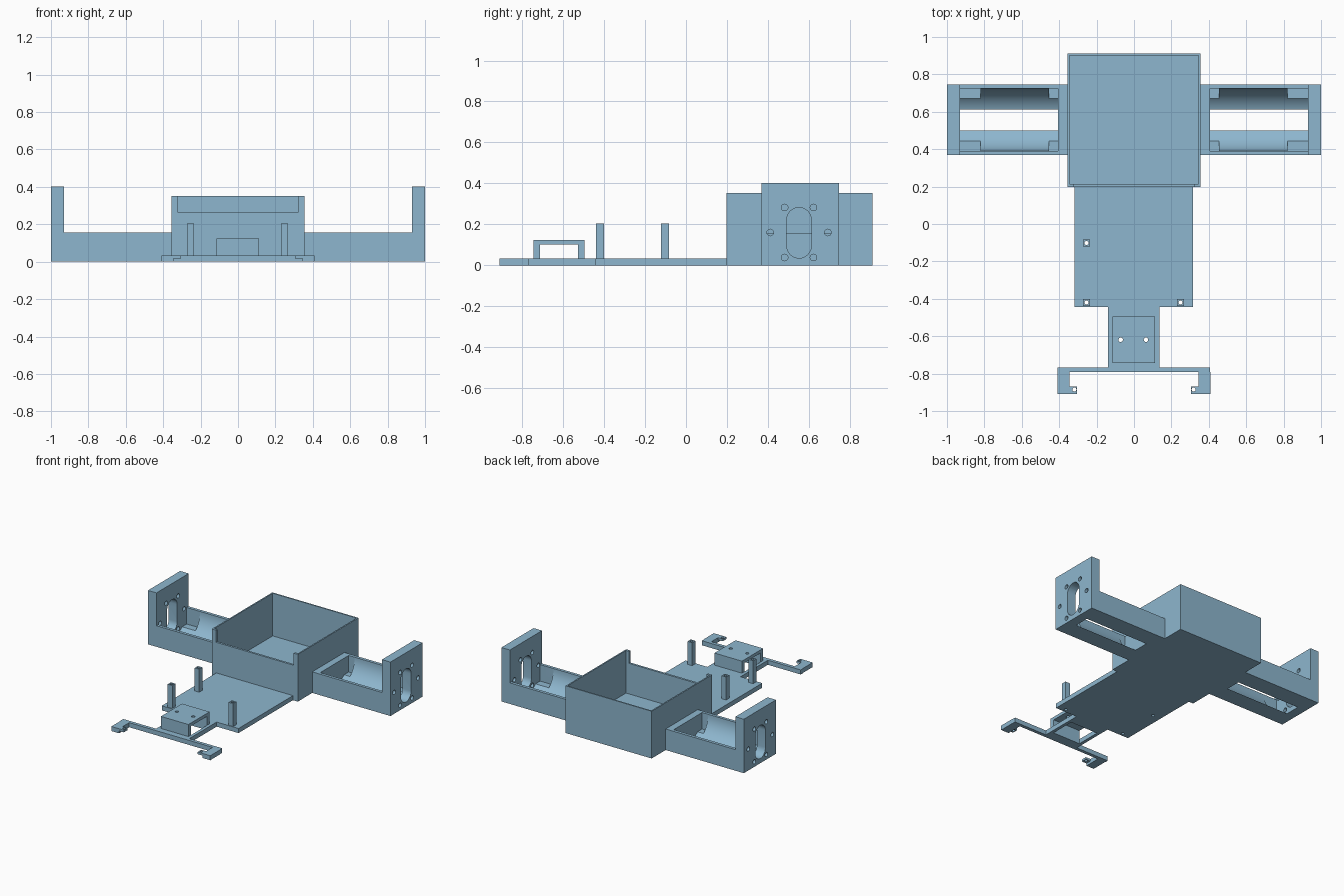
import bpy, math

if "Cube" in bpy.data.objects:
    bpy.data.objects.remove(bpy.data.objects["Cube"])

paint = bpy.data.materials.new("steel blue plastic")
paint.diffuse_color = (0.27, 0.47, 0.62, 1)
paint.use_nodes = True
paint.node_tree.nodes["Principled BSDF"].inputs["Base Color"].default_value = paint.diffuse_color
T = 0.034            # base thickness
MY, MZ = 0.557, 0.157  # motor axis


def box(name, x0, x1, y0, y1, z0, z1):
    x0, x1 = min(x0, x1), max(x0, x1)
    bpy.ops.mesh.primitive_cube_add(size=1, location=((x0 + x1) / 2, (y0 + y1) / 2, (z0 + z1) / 2))
    o = bpy.context.object
    o.name = name
    o.scale = (x1 - x0, y1 - y0, z1 - z0)
    bpy.ops.object.transform_apply(location=True, rotation=True, scale=True)
    o.data.materials.append(paint)
    return o


def rod(r, length, loc, axis="Z", n=32):
    rot = (0, math.pi / 2, 0) if axis == "X" else (0, 0, 0)
    bpy.ops.mesh.primitive_cylinder_add(vertices=n, radius=r, depth=length, location=loc, rotation=rot)
    o = bpy.context.object
    bpy.ops.object.transform_apply(location=True, rotation=True, scale=True)
    o.data.materials.append(paint)
    return o


def cut(target, *cutters):
    bpy.ops.object.select_all(action="DESELECT")
    bpy.context.view_layer.objects.active = target
    target.select_set(True)
    for c in cutters:
        m = target.modifiers.new("cut", "BOOLEAN")
        m.operation, m.solver, m.object = "DIFFERENCE", "EXACT", c
        bpy.ops.object.modifier_apply(modifier=m.name)
        bpy.data.objects.remove(c)
    bpy.ops.object.shade_smooth_by_angle(angle=math.radians(30))


# Open battery box with a notch in its front wall
tray = box("battery_box", -0.355, 0.355, 0.198, 0.912, 0, 0.352)
cut(tray, box("c", -0.345, 0.345, 0.214, 0.902, T, 0.5),
    box("c", -0.32, 0.32, 0.1, 0.3, 0.262, 0.5))

# Base plate and its hollow standoffs
posts = [(-0.254, -0.42), (0.249, -0.42), (-0.254, -0.102)]
base = box("base_plate", -0.318, 0.315, -0.444, 0.198, 0, T)
cut(base, *[rod(0.011, 0.2, (x, y, 0), n=16) for x, y in posts])
for x, y in posts:
    p = box("standoff", x - 0.019, x + 0.019, y - 0.019, y + 0.019, T, 0.205)
    cut(p, rod(0.011, 1, (x, y, 0), n=16))

# Neck frame with open middle
neck = box("neck_frame", -0.139, 0.135, -0.766, -0.444, 0, T)
cut(neck, box("c", -0.115, 0.112, -0.712, -0.527, -0.1, 0.1))

# Servo bridge over the neck, open on both sides, with two screw holes
bridge = box("servo_bridge", -0.115, 0.112, -0.744, -0.495, T, 0.124)
cut(bridge, box("c", -0.3, 0.3, -0.712, -0.527, 0, 0.101),
    *[rod(0.012, 0.2, (x, -0.619, 0.12), n=16) for x in (-0.071, 0.064)])

# Front crossbar with hooked ends
box("crossbar", -0.41, 0.406, -0.791, -0.766, 0, T)
for s in (-1, 1):
    box("hook_arm", s * 0.408, s * 0.344, -0.91, -0.791, 0, T)
    foot = box("hook_foot", s * 0.344, s * 0.304, -0.91, -0.868, 0.018, T)
    cut(foot, rod(0.011, 0.2, (s * 0.319, -0.885, 0), n=16))

# Motor arms with half-round cradles and drilled end plates
for s in (-1, 1):
    arm = box("motor_arm", s * 0.355, s * 0.93, 0.368, 0.747, 0, MZ)
    cut(arm, rod(0.167, 0.6, (s * 0.706, MY, MZ), "X", 64),
        box("c", s * 0.406, s * 0.455, 0.39, 0.724, T, 0.3),
        box("c", s * 0.82, s * 1.0, 0.39, 0.724, T, 0.3))
    plate = box("motor_end_plate", s * 0.93, s, 0.368, 0.747, 0, 0.402)
    holes = [rod(0.016, 0.3, (s * 0.96, MY + 0.141 * math.cos(a) - 0.005, MZ + 0.141 * math.sin(a) + 0.003), "X", 24)
             for a in (k * math.pi / 3 for k in range(6))]
    # Tall rounded shaft slot
    slot = [rod(0.06, 0.3, (s * 0.96, 0.552, z), "X", 32) for z in (0.095, 0.222)]
    slot.append(box("c", s * 0.8, s * 1.1, 0.492, 0.612, 0.095, 0.222))
    cut(plate, *holes, *slot)
